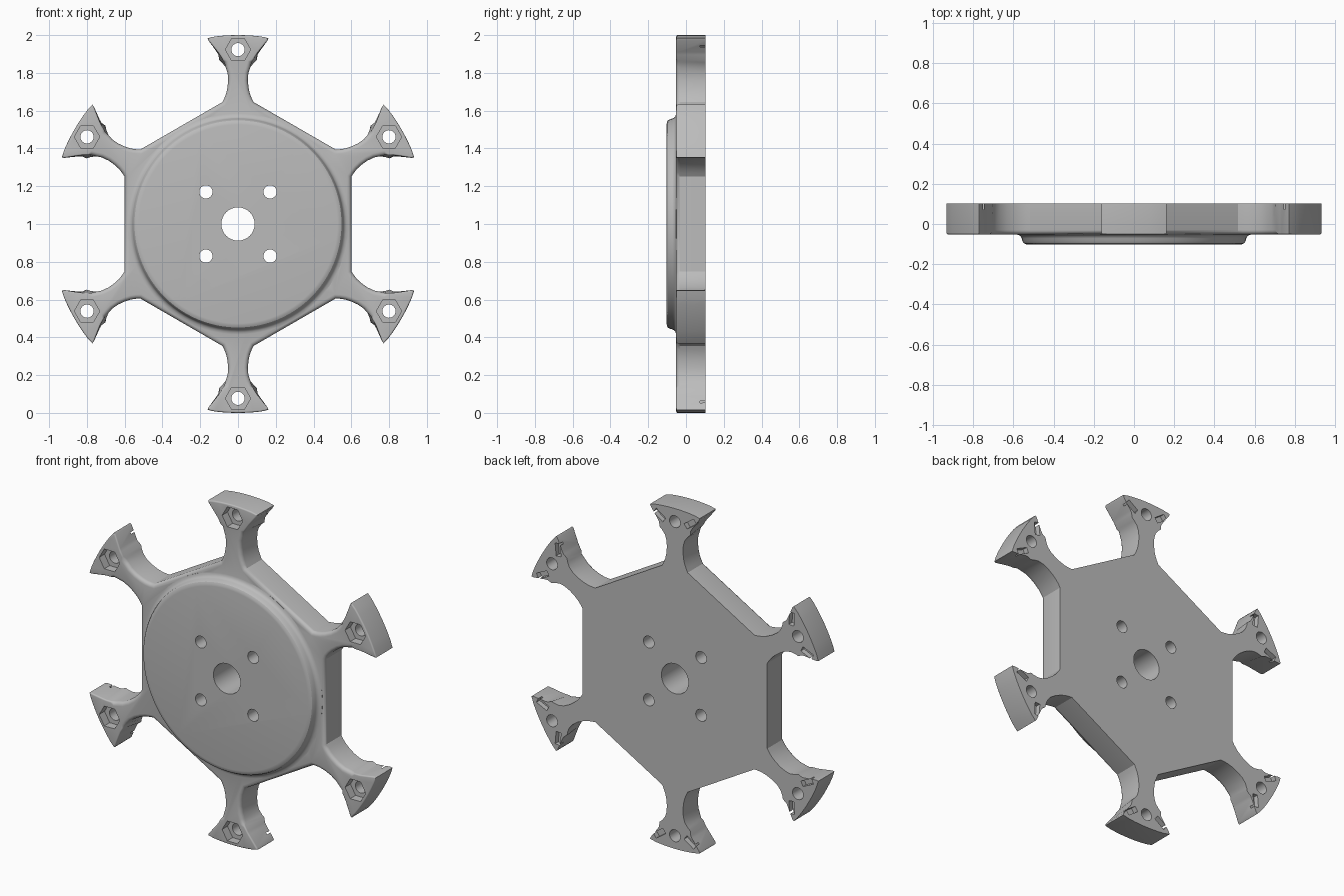
import bpy, bmesh, math
from mathutils import Matrix, Vector

cube = bpy.data.objects.get("Cube")
if cube:
    bpy.data.objects.remove(cube, do_unlink=True)

BACK, FACE, BOSS = -0.103, 0.052, 0.103
UPRIGHT = Matrix.Translation((0, 0, 1)) @ Matrix.Rotation(math.pi / 2, 4, 'X')
ARMS = [math.radians(30 + 60 * i) for i in range(6)]

grey = bpy.data.materials.new("plain grey")
grey.use_nodes = True
COLOUR = (0.5, 0.5, 0.5, 1)
grey.diffuse_color = COLOUR
grey.node_tree.nodes["Principled BSDF"].inputs["Base Color"].default_value = COLOUR


def make_object(name, bm):
    """Turn a mesh drawn face-up into an upright object."""
    bmesh.ops.recalc_face_normals(bm, faces=bm.faces)
    bm.transform(UPRIGHT)
    mesh = bpy.data.meshes.new(name)
    bm.to_mesh(mesh)
    bm.free()
    mesh.materials.append(grey)
    obj = bpy.data.objects.new(name, mesh)
    bpy.context.collection.objects.link(obj)
    return obj


def loft(bm, rings):
    """Skin a stack of matching closed rings and cap both ends."""
    loops = [[bm.verts.new(p) for p in ring] for ring in rings]
    n = len(loops[0])
    for low, high in zip(loops, loops[1:]):
        for i in range(n):
            j = (i + 1) % n
            bm.faces.new((low[i], low[j], high[j], high[i]))
    bm.faces.new(loops[0][::-1])
    bm.faces.new(loops[-1])


def circle(radius, z, count, x=0, y=0):
    return [(x + radius * math.cos(2 * math.pi * i / count),
             y + radius * math.sin(2 * math.pi * i / count), z) for i in range(count)]


def prism(bm, radius, low, high, count, x=0, y=0):
    loft(bm, [circle(radius, low, count, x, y), circle(radius, high, count, x, y)])


# Half outline of one arm: distance out, half width at back, half width at front
HALF_ARM = [(.645, .083, .083), (.665, .073, .073), (.69, .063, .063), (.72, .056, .056),
            (.76, .052, .052), (.80, .055, .055), (.83, .065, .065), (.855, .085, .072),
            (.868, .100, .080), (.895, .103, .096), (.910, .112, .107), (.972, .157, .157),
            (.984, .161, .161)]


def outline(column):
    points = []
    for a in ARMS:
        u = Vector((math.cos(a), math.sin(a)))
        v = Vector((-u.y, u.x))
        points += [u * p[0] - v * p[column] for p in HALF_ARM]
        for i in range(1, 8):                       # rounded outer rim
            t = -0.162 + 0.324 * i / 8
            points.append(u * math.cos(t) + v * math.sin(t))
        points += [u * p[0] + v * p[column] for p in reversed(HALF_ARM)]
    return points


def inset(points, share):
    """Draw the outline inwards, more on the hub and necks than on the heads."""
    result = []
    for i, p in enumerate(points):
        before = (p - points[i - 1]).normalized()
        after = (points[(i + 1) % len(points)] - p).normalized()
        along = (before + after).normalized()
        normal = Vector((-along.y, along.x))
        result.append(p + normal * edge_round(p) * share / max(0.6, along.dot(after)))
    return result


def edge_round(p):
    return 0.022 if p.length < 0.86 else 0.008


# Six-armed plate with rounded front edges
back, front = outline(1), outline(2)
rings = [[(p.x, p.y, BACK) for p in back]]
for step in range(5):
    t = math.radians(22.5 * step)
    rings.append([(q.x, q.y, FACE - edge_round(p) * (1 - math.sin(t)))
                  for p, q in zip(front, inset(front, 1 - math.cos(t)))])
bm = bmesh.new()
loft(bm, rings)
wheel = make_object("six_armed_plate", bm)

# Raised round hub with a soft shoulder
bm = bmesh.new()
SHOULDER = [(.585, .03), (.585, .052), (.573, .055), (.563, .062), (.558, .072),
            (.555, .085), (.548, .096), (.538, .101), (.526, BOSS)]
loft(bm, [circle(r, z, 96) for r, z in SHOULDER])
hub = make_object("raised_hub", bm)

# Through holes: axle, four mounting holes, one hole per arm
bm = bmesh.new()
prism(bm, 0.088, -0.2, 0.2, 48)
for sx in (-1, 1):
    for sy in (-1, 1):
        prism(bm, 0.035, -0.2, 0.2, 24, 0.17 * sx, 0.17 * sy)
for a in ARMS:
    prism(bm, 0.035, -0.2, 0.2, 24, 0.923 * math.cos(a), 0.923 * math.sin(a))
holes = make_object("hole_cutter", bm)

# Hexagonal nut pockets in front, two slots behind each head
bm = bmesh.new()
for a in ARMS:
    prism(bm, 0.067, FACE - 0.05, 0.2, 6, 0.923 * math.cos(a), 0.923 * math.sin(a))
    for side in (-1, 1):
        place = (Matrix.Rotation(a, 4, 'Z') @ Matrix.Translation((0.935, 0.1 * side, BACK))
                 @ Matrix.Rotation(math.radians(-35 * side), 4, 'Z')
                 @ Matrix.Diagonal((0.032, 0.075, 0.06, 1)))
        bmesh.ops.create_cube(bm, size=1, matrix=place)
pockets = make_object("pocket_cutter", bm)

# Join the hub, cut the holes and pockets, then drop the helpers
helpers = [(hub, 'UNION'), (holes, 'DIFFERENCE'), (pockets, 'DIFFERENCE')]
for helper, operation in helpers:
    helper.hide_render = True
    mod = wheel.modifiers.new(operation.title(), 'BOOLEAN')
    mod.operation, mod.object, mod.solver = operation, helper, 'EXACT'
depsgraph = bpy.context.evaluated_depsgraph_get()
finished = bpy.data.meshes.new_from_object(wheel.evaluated_get(depsgraph))
wheel.modifiers.clear()
wheel.data = finished
for helper, _ in helpers:
    bpy.data.objects.remove(helper, do_unlink=True)

for obj in bpy.context.selected_objects:
    obj.select_set(False)
wheel.select_set(True)
bpy.context.view_layer.objects.active = wheel
bpy.ops.object.shade_smooth_by_angle(angle=math.radians(30))
